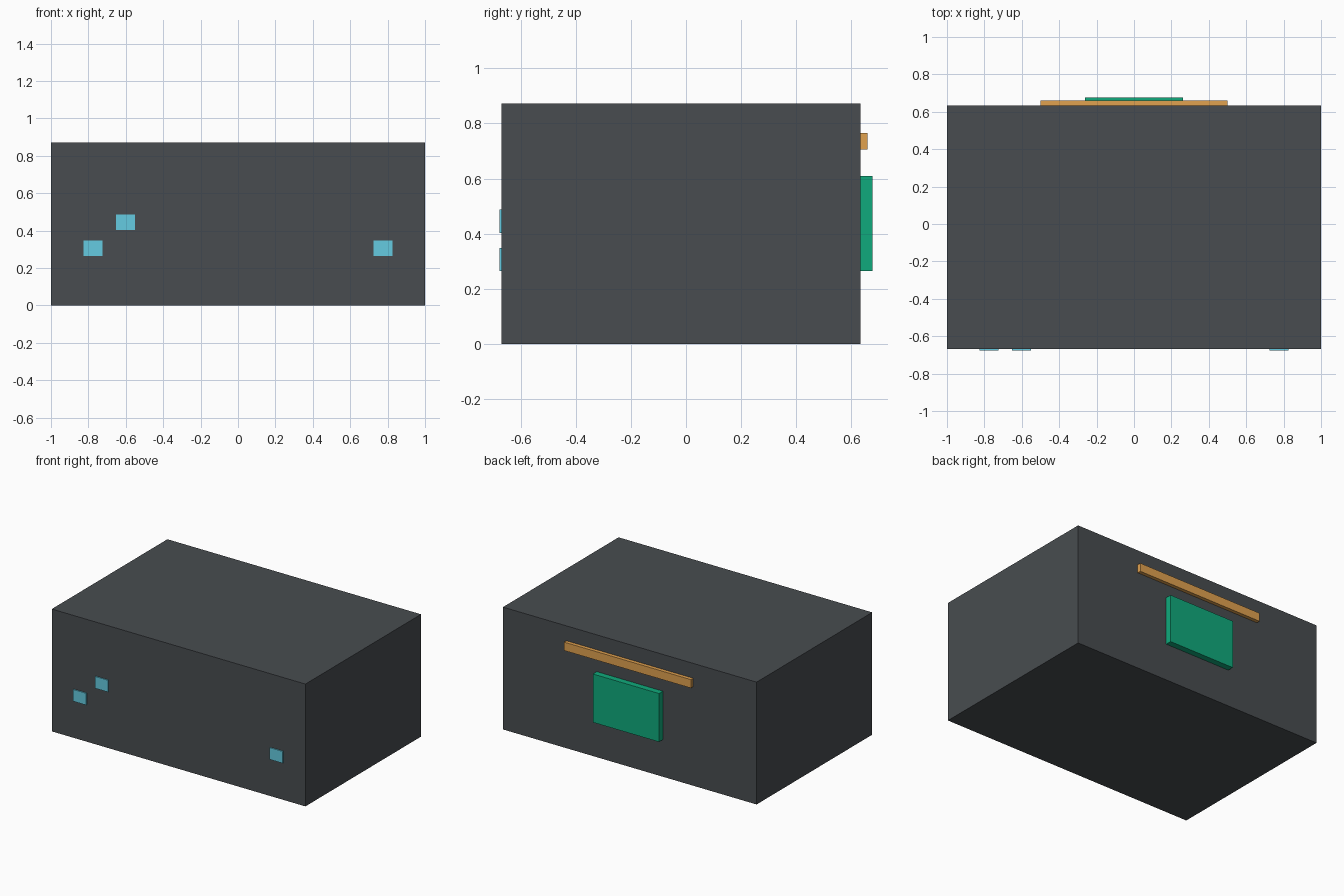
import bpy

if "Cube" in bpy.data.objects:
    bpy.data.objects.remove(bpy.data.objects["Cube"])

def mat(name, color):
    m = bpy.data.materials.new(name)
    m.diffuse_color = (*color, 1)
    m.use_nodes = True
    m.node_tree.nodes["Principled BSDF"].inputs["Base Color"].default_value = m.diffuse_color
    return m

def box(name, x, y, z, material):
    bpy.ops.mesh.primitive_cube_add(
        size=1, location=[(a + b) / 2 for a, b in (x, y, z)])
    o = bpy.context.object
    o.name = name
    o.scale = [b - a for a, b in (x, y, z)]
    bpy.ops.object.transform_apply(location=False, rotation=False, scale=True)
    o.data.materials.append(material)
    return o

dark = mat("charcoal", (0.065, 0.073, 0.08))
blue = mat("light_blue", (0.13, 0.6, 0.75))
orange = mat("orange", (0.75, 0.36, 0.08))
green = mat("green", (0.005, 0.4, 0.2))

FRONT, BACK = -0.669, 0.633

# Main housing
box("housing", (-1, 1), (FRONT, BACK), (0, 0.872), dark)

# Small square indicators on the front
for i, (x, z) in enumerate([(-0.775, 0.306), (-0.602, 0.445), (0.775, 0.306)], 1):
    box(f"front_indicator_{i}", (x - 0.051, x + 0.051), (-0.677, FRONT + 0.005),
        (z - 0.042, z + 0.042), blue)

# Rear strip and rear panel
box("rear_strip", (-0.5, 0.5), (BACK - 0.005, 0.659), (0.706, 0.766), orange)
box("rear_panel", (-0.261, 0.261), (BACK - 0.005, 0.677), (0.265, 0.61), green)
